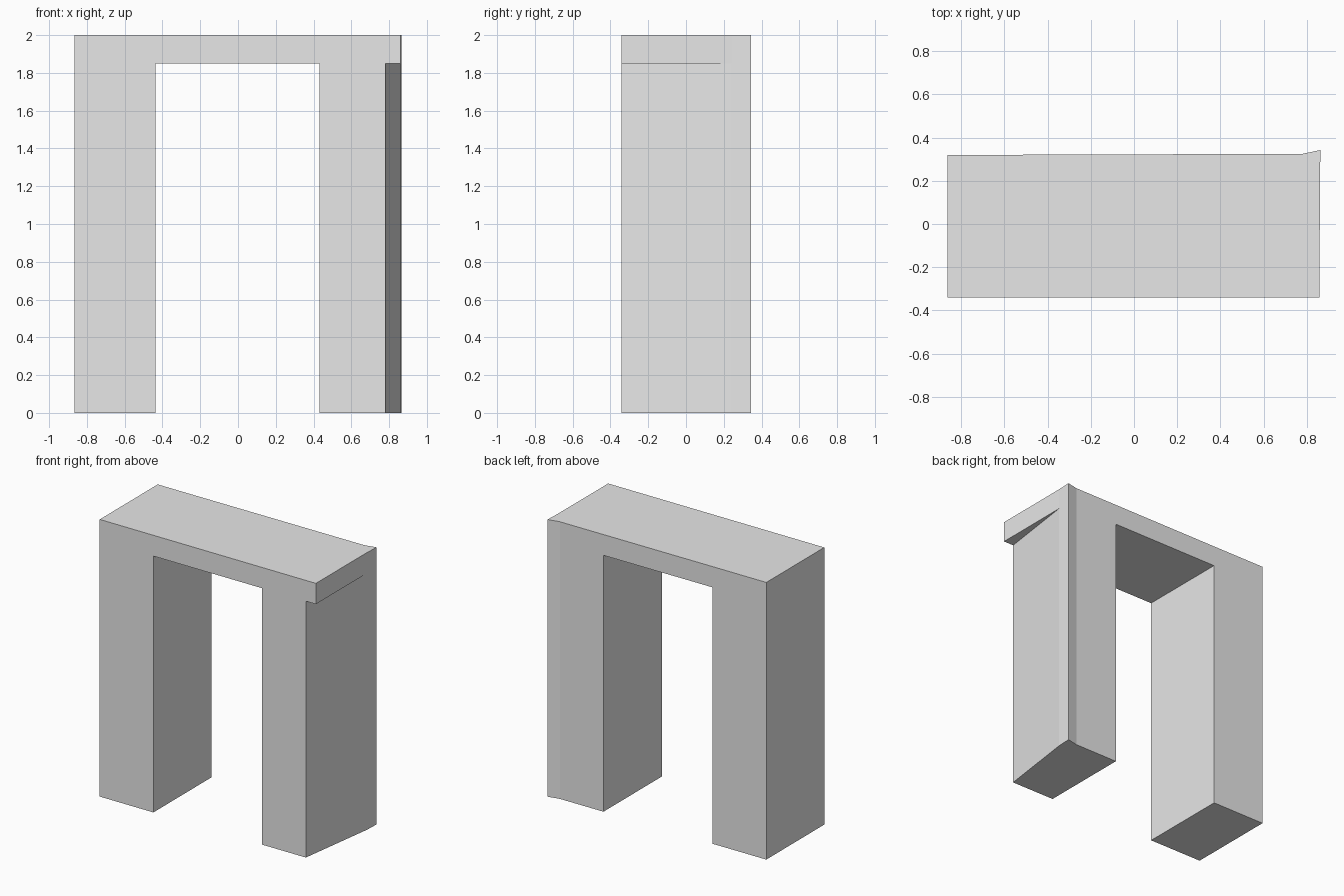
import bpy
import bmesh

if "Cube" in bpy.data.objects:
    bpy.data.objects.remove(bpy.data.objects["Cube"], do_unlink=True)

# Plain stone colour
stone = bpy.data.materials.new("light_grey_stone")
stone.use_nodes = True
grey = (0.8, 0.8, 0.8, 1.0)
stone.diffuse_color = grey
for node in stone.node_tree.nodes:
    if node.type == 'BSDF_PRINCIPLED':
        node.inputs["Base Color"].default_value = grey


def prism(name, plan, z0, z1, cap_top=True):
    """Extrude a counter-clockwise plan outline from z0 to z1."""
    bm = bmesh.new()
    base = bm.faces.new([bm.verts.new((x, y, z0)) for x, y in plan])
    extruded = bmesh.ops.extrude_face_region(bm, geom=[base], use_keep_orig=True)["geom"]
    bmesh.ops.translate(bm, vec=(0, 0, z1 - z0),
                        verts=[v for v in extruded if isinstance(v, bmesh.types.BMVert)])
    bmesh.ops.recalc_face_normals(bm, faces=bm.faces)
    if not cap_top:
        tops = [f for f in bm.faces if f.normal.z > 0.9]
        bmesh.ops.delete(bm, geom=tops, context='FACES_ONLY')
    mesh = bpy.data.meshes.new(name)
    bm.to_mesh(mesh)
    bm.free()
    mesh.materials.append(stone)
    obj = bpy.data.objects.new(name, mesh)
    bpy.context.collection.objects.link(obj)
    return obj


FRONT, BACK = -0.341, 0.343
UNDERSIDE, TOP = 1.85, 2.0

# Back corner flare shared by the left leg and the lintel
flare = [(0.861, 0.24), (0.865, BACK), (0.78, 0.325)]

# Straight right leg
prism("right_leg",
      [(-0.865, FRONT), (-0.437, FRONT), (-0.437, 0.321), (-0.865, 0.32)],
      0, UNDERSIDE, cap_top=False)

# Left leg, its outer side slanting inward toward the front
prism("left_leg",
      [(0.432, FRONT), (0.78, FRONT)] + flare + [(0.432, 0.324)],
      0, UNDERSIDE, cap_top=False)

# Lintel spanning both legs
prism("lintel",
      [(-0.865, FRONT), (0.86, FRONT)] + flare
      + [(0.432, 0.324), (-0.437, 0.321), (-0.865, 0.32)],
      UNDERSIDE, TOP)
